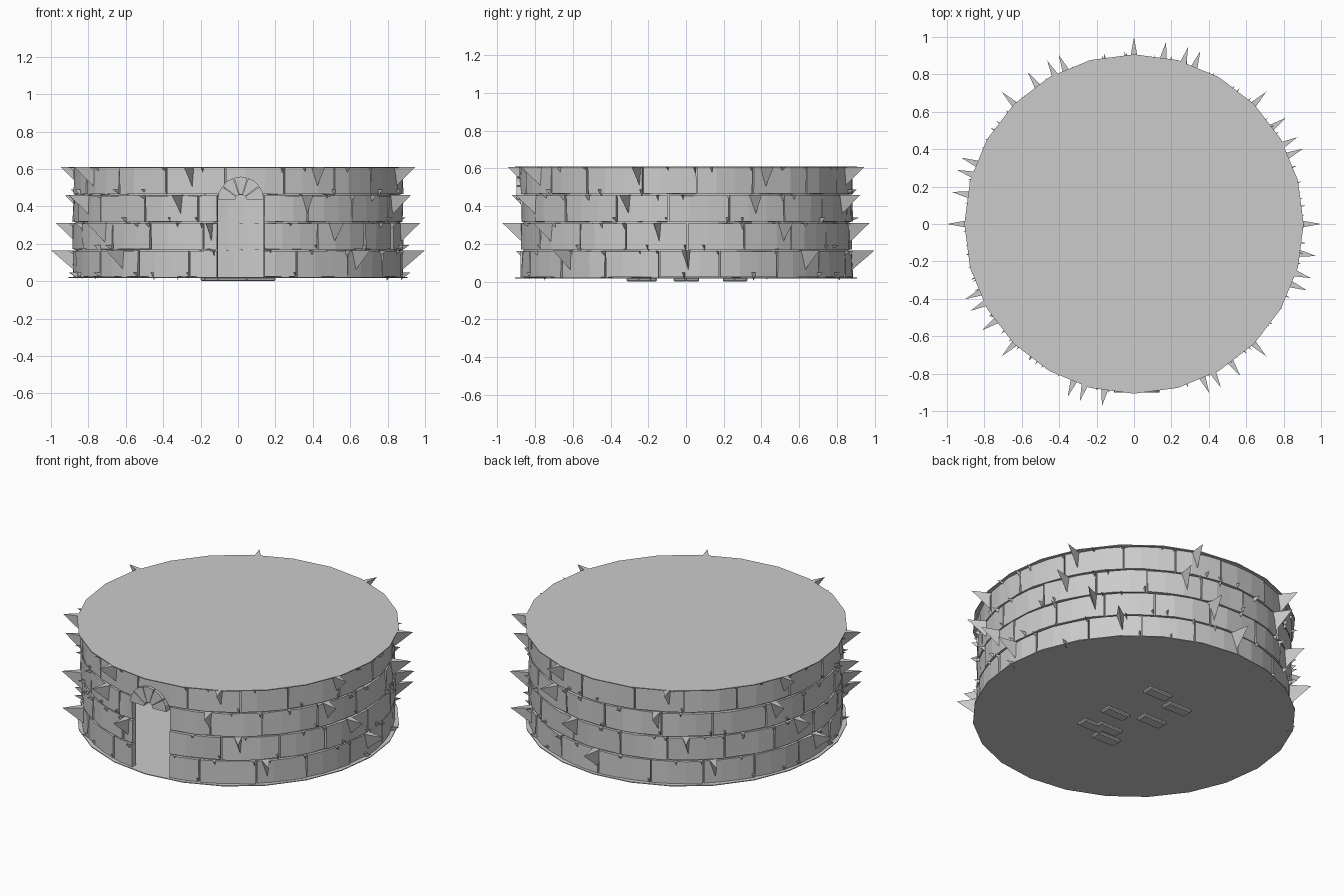
import bpy, bmesh, random
from math import sin, cos, radians, pi
from mathutils import Vector

if "Cube" in bpy.data.objects:
    bpy.data.objects.remove(bpy.data.objects["Cube"])

random.seed(4)
ROWS = [(0.022, 0.163), (0.169, 0.310), (0.316, 0.458), (0.464, 0.607)]
DOOR_L, DOOR_R = -97.3, -80.8          # doorway edges, degrees


def polar(r, deg, z):
    return Vector((r * cos(radians(deg)), r * sin(radians(deg)), z))


def finish(bm, name):
    bmesh.ops.recalc_face_normals(bm, faces=bm.faces)
    me = bpy.data.meshes.new(name)
    bm.to_mesh(me)
    bm.free()
    ob = bpy.data.objects.new(name, me)
    bpy.context.collection.objects.link(ob)
    return ob


def arc_block(bm, a0, a1, r0, r1, z0, z1, segs, jitter=0.0):
    """Curved block between two angles, with slightly uneven outer edges."""
    rings = []
    for i in range(segs + 1):
        a = a0 + (a1 - a0) * i / segs
        j = lambda: random.uniform(-jitter, jitter)
        rings.append([bm.verts.new(polar(r0, a, z0)),
                      bm.verts.new(polar(r1 + j(), a, z0 + abs(j()) * 0.6)),
                      bm.verts.new(polar(r1 + j(), a, z1 - abs(j()) * 0.6)),
                      bm.verts.new(polar(r0, a, z1))])
    for p, q in zip(rings, rings[1:]):
        for k in range(4):
            bm.faces.new((p[k], p[(k + 1) % 4], q[(k + 1) % 4], q[k]))
    bm.faces.new(rings[0])
    bm.faces.new(rings[-1][::-1])


def shard(bm, a, z, tip, half, drop, base=0.872):
    """Flat-topped splinter pointing outward from the wall."""
    v = [bm.verts.new(p) for p in (polar(base, a - half, z), polar(base, a + half, z),
                                   polar(base, a + half * 0.6, z - drop), polar(tip, a, z))]
    for f in ((0, 1, 2), (0, 1, 3), (1, 2, 3), (2, 0, 3)):
        bm.faces.new([v[i] for i in f])


def in_door(a):
    return DOOR_L - 1 < (a + 180) % 360 - 180 < DOOR_R + 1


# brick courses with recessed mortar and splinters
joint_offset = (2, 9, 5, -5)
spike_offset = (0, -10, -21, -17)
for k, (z0, z1) in enumerate(ROWS):
    bricks, mortar, spikes = bmesh.new(), bmesh.new(), bmesh.new()
    start = -90 + joint_offset[k]
    joints = [start + 20 * i + random.uniform(-1.5, 1.5) for i in range(18)]
    joints.append(joints[0] + 360)
    for a0, a1 in zip(joints, joints[1:]):
        spans = [(a0 + 0.25, a1 - 0.25)]
        if k < 3:                       # leave the doorway open
            clipped = []
            for s, e in spans:
                for turn in (0, 360):
                    l, r = DOOR_L + turn, DOOR_R + turn
                    if s < r and e > l:
                        clipped += [(s, l), (r, e)]
            if clipped:
                spans = [(s, e) for s, e in clipped if e - s > 0.8]
        for s, e in spans:
            arc_block(bricks, s, e, 0.85, 0.882, z0, z1, 3, 0.005)
        # small chips around the joint
        for da in (-0.8, random.uniform(4, 15)):
            if not in_door(a0 + da):
                shard(spikes, a0 + da, random.choice((z1, z1, z0 + 0.025)),
                      random.uniform(0.895, 0.925), 0.6, random.uniform(0.02, 0.045))
    for i in range(8):
        a = 45 * i + spike_offset[k]
        if not in_door(a):
            shard(spikes, a, z1 + 0.002, 1.0 if k == 0 else 0.99, 1.5, 0.11)
    if k < 3:
        arc_block(mortar, DOOR_R, DOOR_L + 360, 0.857, 0.868, z0 - 0.004, z1 + 0.004, 69)
    else:
        arc_block(mortar, -90, 270, 0.857, 0.868, z0 - 0.004, z1, 72)
    finish(bricks, f"brick_course_{k + 1}")
    finish(mortar, f"mortar_{k + 1}")
    finish(spikes, f"splinters_{k + 1}")

# floor and roof discs
for name, z in (("floor_disc", 0.020), ("roof_disc", 0.608)):
    bpy.ops.mesh.primitive_cylinder_add(vertices=24, radius=0.907, depth=0.005, location=(0, 0, z))
    bpy.context.object.name = name

# fan of wedge stones over the doorway
bm = bmesh.new()
cx, cz, n = 0.015, 0.435, 5
for i in range(n):
    t0, t1 = pi * i / n + 0.02, pi * (i + 1) / n - 0.02
    prof = [(r * cos(t), r * sin(t)) for r, t in
            ((0.03, t0), (0.122, t0), (0.124, (t0 + t1) / 2), (0.122, t1), (0.03, t1))]
    f = bm.faces.new([bm.verts.new((cx + x, -0.9, cz + z)) for x, z in prof])
    ext = bmesh.ops.extrude_face_region(bm, geom=[f])
    bmesh.ops.translate(bm, vec=(0, 0.05, 0),
                        verts=[g for g in ext["geom"] if isinstance(g, bmesh.types.BMVert)])
finish(bm, "door_arch_stones")

# loose paving stones under the floor
for i, (x, y) in enumerate([(0.07, 0.29), (-0.12, 0.23), (-0.1, 0.035), (0.11, -0.03),
                            (0.03, -0.19), (0.12, -0.22), (-0.03, -0.28)]):
    bpy.ops.mesh.primitive_cube_add(size=1, location=(x, y, 0.010))
    ob = bpy.context.object
    ob.name = f"paving_stone_{i + 1}"
    ob.scale = (0.16, 0.07, 0.020)
    bpy.ops.object.transform_apply(location=False, rotation=False, scale=True)
    mod = ob.modifiers.new("bevel", "BEVEL")
    mod.width = 0.006
    mod.segments = 1
